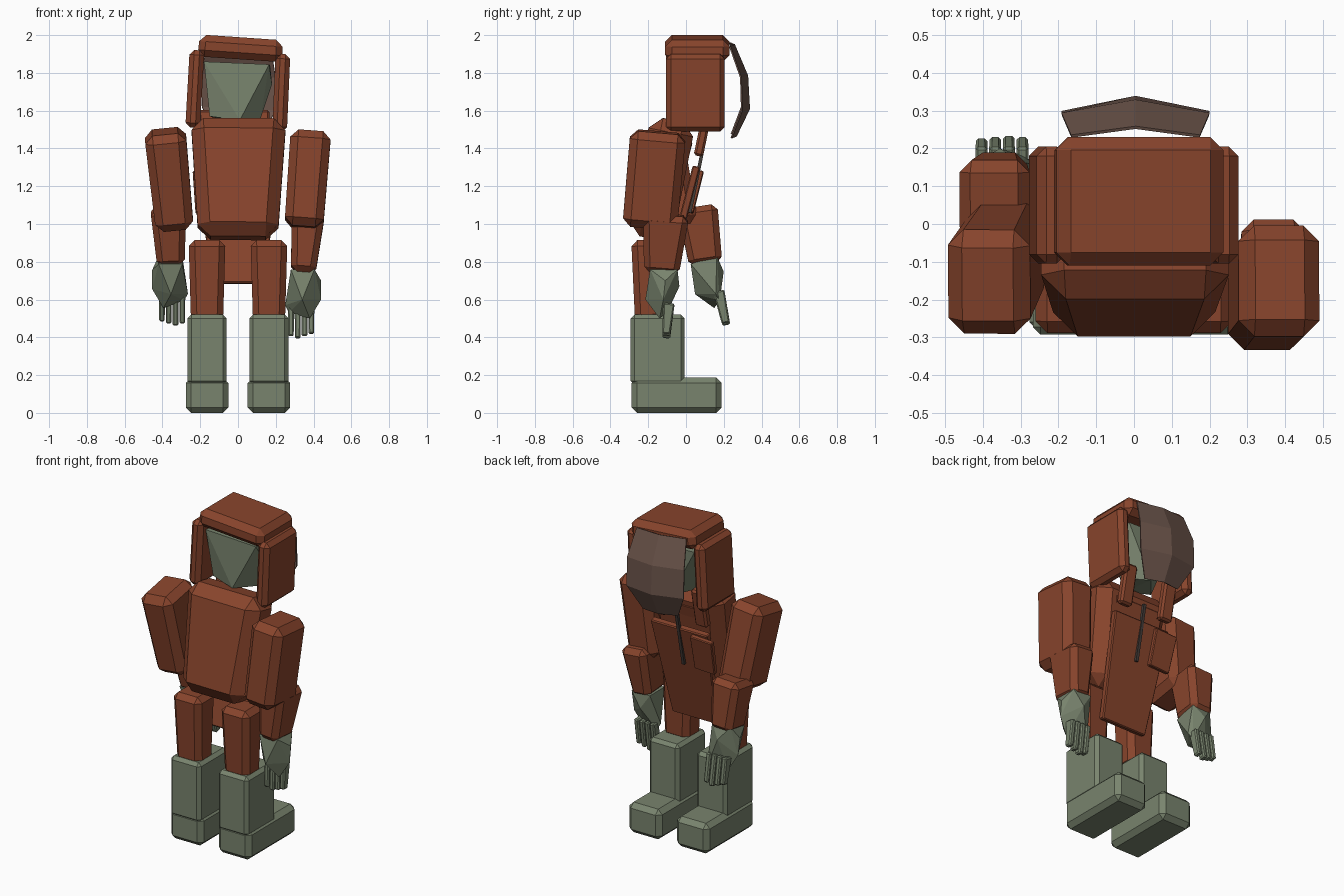
import bpy, bmesh
from mathutils import Vector, Quaternion

cube = bpy.data.objects.get("Cube")
if cube:
    bpy.data.objects.remove(cube)


def material(name, rgb):
    m = bpy.data.materials.new(name)
    m.use_nodes = True
    m.diffuse_color = (*rgb, 1)
    m.node_tree.nodes["Principled BSDF"].inputs["Base Color"].default_value = (*rgb, 1)
    return m


RUST = material("rust_suit", (0.245, 0.058, 0.025))
SAGE = material("sage_gear", (0.19, 0.23, 0.155))
TINT = material("tinted_visor", (0.15, 0.09, 0.07))
DARK = material("dark_hose", (0.055, 0.045, 0.04))


def finish(bm, name, mat):
    bmesh.ops.recalc_face_normals(bm, faces=bm.faces[:])
    mesh = bpy.data.meshes.new(name)
    bm.to_mesh(mesh)
    bm.free()
    mesh.materials.append(mat)
    obj = bpy.data.objects.new(name, mesh)
    bpy.context.collection.objects.link(obj)
    return obj


def box(name, mat, bottom, top, low, high, chamfer=0.03):
    """Tapered chamfered block running from the bottom centre to the top centre."""
    a, b = Vector(bottom), Vector(top)
    axis = b - a
    turn = Vector((0, 0, 1)).rotation_difference(axis)
    bm = bmesh.new()
    bmesh.ops.create_cube(bm, size=1)
    for v in bm.verts:
        w, d = high if v.co.z > 0 else low
        v.co = (v.co.x * w, v.co.y * d, v.co.z * axis.length)
    if chamfer:
        bmesh.ops.bevel(bm, geom=bm.edges[:], offset=chamfer, segments=1,
                        affect='EDGES', clamp_overlap=True)
    for v in bm.verts:
        v.co = turn @ v.co + (a + b) / 2
    return finish(bm, name, mat)


def hull(name, mat, points):
    """Faceted solid wrapped around a few points."""
    bm = bmesh.new()
    for p in points:
        bm.verts.new(p)
    bmesh.ops.convex_hull(bm, input=bm.verts[:])
    return finish(bm, name, mat)


def hand(side, s, centre, lean):
    """Faceted palm with four hanging fingers."""
    c = Vector(centre)
    turn = Quaternion((1, 0, 0), lean)

    def place(x, y, z):
        return turn @ Vector((s * x, y, z)) + c

    palm = [(x, y, 0.13) for x in (-0.06, 0.065) for y in (-0.07, 0.075)]
    palm += [(0.1, 0.01, 0.07), (0.1, 0, -0.03), (0, -0.095, -0.03), (-0.09, 0.01, -0.06),
             (0, 0.085, 0.04), (0.04, -0.02, -0.13), (-0.07, 0.02, -0.1)]
    hull(side + "_palm", SAGE, [place(*p) for p in palm])
    for i in range(4):
        x = -0.06 + i * 0.036
        tip = -0.235 + 0.012 * abs(i - 1)
        box(f"{side}_finger_{i + 1}", SAGE, place(x, 0.015, tip), place(x, 0.03, -0.05),
            (0.03, 0.042), (0.032, 0.06), 0.007)


# Legs and boots
for side, s in (("left", 1), ("right", -1)):
    x = s * 0.164
    box(side + "_foot", SAGE, (x, -0.05, 0), (x, -0.05, 0.187), (0.225, 0.475), (0.225, 0.475), 0.028)
    box(side + "_shin", SAGE, (x, -0.15, 0.15), (x, -0.15, 0.52), (0.207, 0.285), (0.207, 0.285), 0.02)
    box(side + "_thigh", RUST, (x, -0.195, 0.49), (x, -0.2, 0.915), (0.17, 0.15), (0.195, 0.18), 0.032)

# Torso, pack and chest details
box("chest_panel", RUST, (0, -0.105, 0.685), (0, 0.055, 1.305), (0.31, 0.04), (0.39, 0.04), 0.006)
box("torso_core", RUST, (0, -0.14, 0.95), (0, -0.03, 1.46), (0.28, 0.1), (0.34, 0.14), 0.02)
box("back_pack", RUST, (0.0, -0.192, 0.925), (0.003, -0.068, 1.55), (0.42, 0.24), (0.505, 0.24), 0.065)
box("pouch", RUST, (-0.155, 0.025, 1.06), (-0.165, 0.08, 1.28), (0.14, 0.03), (0.15, 0.03), 0.005)
box("chest_hose", DARK, (0, 0.02, 1.06), (0, 0.09, 1.4), (0.018, 0.018), (0.018, 0.018), 0)
for side, x in (("left", 0.125), ("right", -0.165)):
    box(side + "_collar_strap", RUST, (x, 0.065, 1.36), (x, 0.115, 1.6),
        (0.085, 0.05), (0.085, 0.05), 0.012)

# Helmet, slightly rolled to one side
box("helmet_cap", RUST, (0.01, 0.06, 1.872), (0.018, 0.06, 1.988), (0.45, 0.34), (0.44, 0.34), 0.035)
box("left_helmet_side", RUST, (0.22, 0.05, 1.49), (0.238, 0.05, 1.9), (0.078, 0.31), (0.078, 0.31), 0.025)
box("right_helmet_side", RUST, (-0.24, 0.05, 1.51), (-0.217, 0.05, 1.92), (0.078, 0.31), (0.078, 0.31), 0.025)
hull("head", SAGE, [(-0.18, -0.06, 1.86), (0.165, -0.06, 1.845), (-0.17, 0.16, 1.85), (0.17, 0.16, 1.84),
                    (0.18, 0, 1.74), (-0.15, -0.03, 1.57), (0.01, -0.07, 1.55),
                    (0.12, 0.02, 1.56), (0, 0.15, 1.53)])

# Curved visor: half width, centre y, edge y, z
bm = bmesh.new()
rows = []
for w, yc, ye, z in ((0.17, 0.255, 0.232, 1.95), (0.195, 0.325, 0.29, 1.785),
                     (0.195, 0.335, 0.295, 1.61), (0.12, 0.265, 0.24, 1.465)):
    rows.append([bm.verts.new((k * w + 0.004, ye if k else yc, z - k * 0.01)) for k in (-1, 0, 1)])
for r, q in zip(rows, rows[1:]):
    for i in range(2):
        bm.faces.new((r[i], r[i + 1], q[i + 1], q[i]))
visor = finish(bm, "visor", TINT)
shell = visor.modifiers.new("thickness", 'SOLIDIFY')
shell.thickness = 0.008
shell.offset = 0

# Arms, one swung forward and one back
box("left_upper_arm", RUST, (0.348, -0.192, 0.98), (0.386, -0.147, 1.487), (0.205, 0.29), (0.215, 0.295), 0.042)
box("left_forearm", RUST, (0.345, -0.13, 0.74), (0.372, -0.105, 1.05), (0.13, 0.185), (0.175, 0.245), 0.032)
hand("left", 1, (0.34, -0.12, 0.63), 0.0)
box("right_upper_arm", RUST, (-0.335, -0.068, 0.98), (-0.387, -0.16, 1.49), (0.2, 0.27), (0.22, 0.28), 0.042)
box("right_forearm", RUST, (-0.355, 0.105, 0.785), (-0.37, 0.06, 1.09), (0.145, 0.175), (0.19, 0.215), 0.032)
hand("right", -1, (-0.355, 0.13, 0.685), 0.3)
